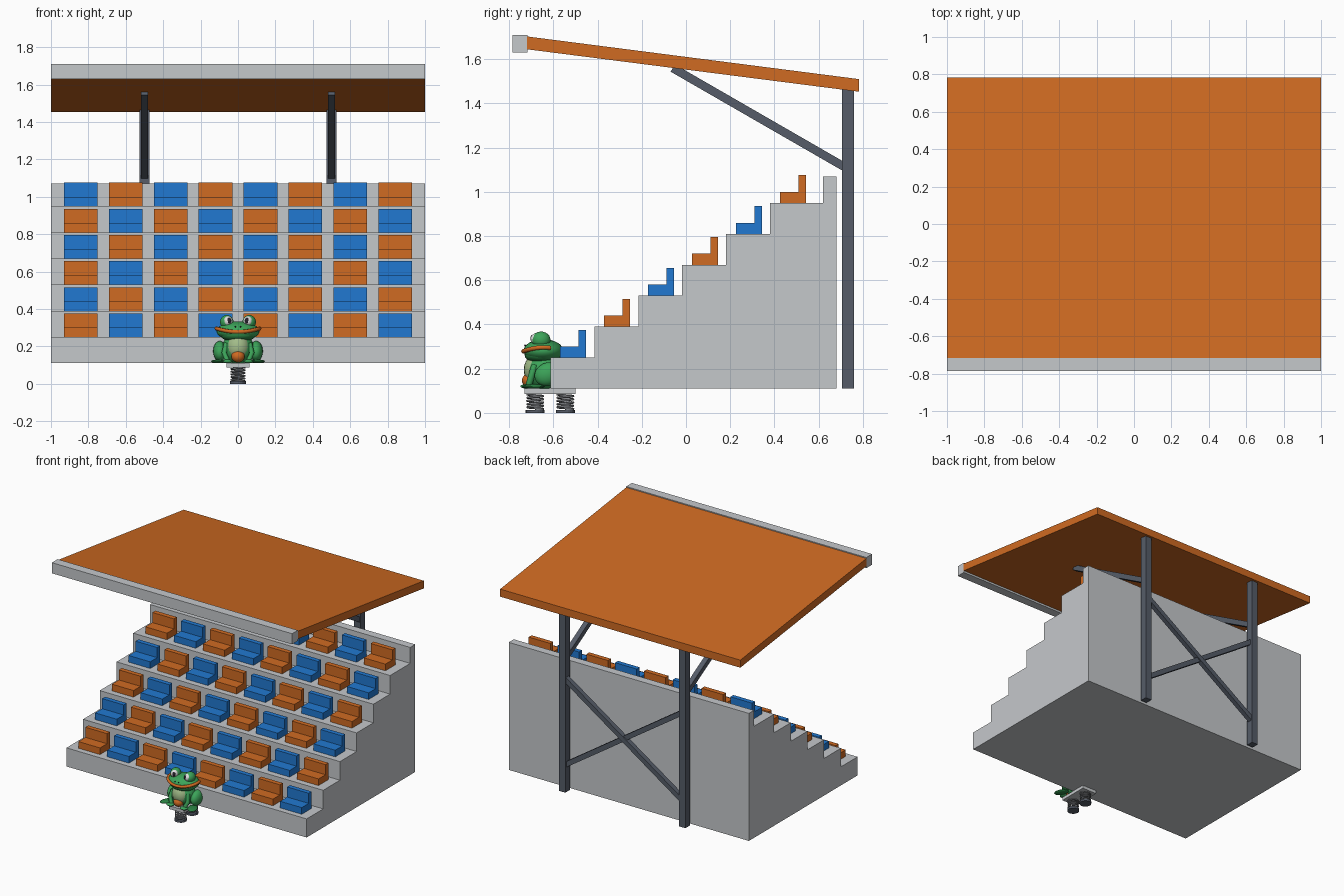
import bpy, bmesh, math
from mathutils import Matrix, Vector

if "Cube" in bpy.data.objects:
    bpy.data.objects.remove(bpy.data.objects["Cube"])


def mat(name, r, g, b):
    m = bpy.data.materials.new(name)
    m.diffuse_color = (r, g, b, 1)
    m.use_nodes = True
    m.node_tree.nodes["Principled BSDF"].inputs["Base Color"].default_value = m.diffuse_color
    return m


GREY = mat("concrete grey", .56, .58, .60)
ORANGE = mat("orange", .63, .145, .016)
BLUE = mat("blue", .015, .19, .64)
STEEL = mat("dark steel", .092, .108, .14)
GREEN = mat("green", .045, .37, .10)
DARKGREEN = mat("dark green", .025, .24, .06)
PALE = mat("pale green", .36, .50, .25)
WHITE = mat("white", .75, .75, .75)
BLACK = mat("black", .02, .015, .025)
METAL = mat("spring metal", .25, .26, .28)


def finish(name, bm, material, smooth=False):
    bmesh.ops.recalc_face_normals(bm, faces=bm.faces)
    me = bpy.data.meshes.new(name)
    bm.to_mesh(me)
    bm.free()
    me.materials.append(material)
    for p in me.polygons:
        p.use_smooth = smooth
    ob = bpy.data.objects.new(name, me)
    bpy.context.collection.objects.link(ob)
    return ob


def add_box(bm, lo, hi):
    lo, hi = Vector(lo), Vector(hi)
    m = Matrix.Translation((lo + hi) / 2) @ Matrix.Diagonal((*(hi - lo), 1))
    bmesh.ops.create_cube(bm, size=1, matrix=m)


def box(name, lo, hi, material):
    bm = bmesh.new()
    add_box(bm, lo, hi)
    return finish(name, bm, material)


def extrude_x(name, profile, x0, x1, material):
    """Extrude a (y, z) outline along x."""
    bm = bmesh.new()
    face = bm.faces.new([bm.verts.new((x0, y, z)) for y, z in profile])
    ext = bmesh.ops.extrude_face_region(bm, geom=[face])
    verts = [v for v in ext["geom"] if isinstance(v, bmesh.types.BMVert)]
    bmesh.ops.translate(bm, verts=verts, vec=(x1 - x0, 0, 0))
    return finish(name, bm, material)


def beam(name, a, b, size, material):
    a, b = Vector(a), Vector(b)
    d = b - a
    rot = d.to_track_quat('Z', 'X').to_matrix().to_4x4()
    m = Matrix.Translation((a + b) / 2) @ rot @ Matrix.Diagonal((size, size, d.length, 1))
    bm = bmesh.new()
    bmesh.ops.create_cube(bm, size=1, matrix=m)
    return finish(name, bm, material)


def ball(name, centre, radii, material, tilt=(0, 0, 0), seg=20):
    m = Matrix.Translation(centre)
    for angle, axis in zip(tilt, 'XYZ'):
        m = m @ Matrix.Rotation(math.radians(angle), 4, axis)
    bm = bmesh.new()
    bmesh.ops.create_uvsphere(bm, u_segments=seg, v_segments=seg // 2 + 2, radius=1,
                              matrix=m @ Matrix.Diagonal((*radii, 1)))
    return finish(name, bm, material, True)


def disc(name, centre, radius, height, material):
    bm = bmesh.new()
    bmesh.ops.create_cone(bm, cap_ends=True, segments=24, radius1=radius, radius2=radius,
                          depth=height, matrix=Matrix.Translation(centre))
    return finish(name, bm, material)


def tube(name, points, radius, material):
    cu = bpy.data.curves.new(name, 'CURVE')
    cu.dimensions = '3D'
    cu.bevel_depth = radius
    cu.bevel_resolution = 1
    cu.use_fill_caps = True
    sp = cu.splines.new('POLY')
    sp.points.add(len(points) - 1)
    for p, co in zip(sp.points, points):
        p.co = (*co, 1)
    cu.materials.append(material)
    ob = bpy.data.objects.new(name, cu)
    bpy.context.collection.objects.link(ob)
    bpy.ops.object.select_all(action='DESELECT')
    ob.select_set(True)
    bpy.context.view_layer.objects.active = ob
    bpy.ops.object.convert(target='MESH')


# Stepped terrace with a rear parapet
ROWS, COLS, RUN, RISE = 6, 8, .199, .14
outline = [(.68, .11), (-.612, .11)]
y = -.612
for r in range(ROWS):
    z = .25 + RISE * r
    outline.append((y, z))
    y = .62 if r == ROWS - 1 else -.415 + RUN * r
    outline.append((y, z))
outline += [(.62, 1.07), (.68, 1.07)]
extrude_x("terrace", outline, -1, 1, GREY)

# Seats in a checkerboard of two colours
for r in range(ROWS):
    for c in range(COLS):
        x, y, z = -.84 + .24 * c, -.57 + RUN * r, .25 + RISE * r
        seat = [(y, z), (y + .118, z), (y + .118, z + .126), (y + .083, z + .126),
                (y + .083, z + .05), (y, z + .05)]
        extrude_x("seat", seat, x - .09, x + .09, BLUE if (r + c) % 2 else ORANGE)

# Sloping canopy and its front fascia
extrude_x("canopy", [(-.72, 1.645), (.782, 1.453), (.782, 1.51), (-.72, 1.703)], -1, 1, ORANGE)
box("fascia", (-1, -.785, 1.63), (1, -.717, 1.71), GREY)

# Posts, roof struts and rear cross bracing
for s in (-1, 1):
    box("post", (s * .5 - .027, .705, .11), (s * .5 + .027, .76, 1.465), STEEL)
    beam("roof_strut", (s * .5, -.06, 1.56), (s * .5, .73, 1.105), .038, STEEL)
    beam("cross_brace", (s * .5, .732 + s * .004, .97), (-s * .5, .732 + s * .004, .30), .036, STEEL)

# Spring rocker base
box("rocker_board", (-.062, -.73, .086), (.062, -.5, .11), GREY)
for y in (-.682, -.546):
    disc("spring_foot", (0, y, .007), .043, .014, STEEL)
    coil = []
    for i in range(81):
        a = i / 80 * 5 * 2 * math.pi
        coil.append((.036 * math.cos(a), y + .036 * math.sin(a), .014 + .073 * i / 80))
    tube("spring", coil, .005, METAL)

# Frog body and head
ball("frog_body", (0, -.645, .19), (.085, .08, .085), GREEN, (-12, 0, 0), 28)
ball("frog_belly", (0, -.672, .195), (.064, .062, .072), PALE)
ball("frog_head", (0, -.645, .281), (.115, .090, .052), GREEN, seg=28)
ball("frog_chin", (0, -.655, .262), (.095, .075, .04), DARKGREEN)

# Wide smiling lip that wraps around the head
lip = []
for i in range(41):
    a = math.radians(-200 + 220 * i / 40)
    x, y = .115 * math.cos(a), -.645 + .09 * math.sin(a)
    lip.append((x, y, .278 + .018 * (x / .115) ** 2))
tube("frog_lip", lip, .011, ORANGE)

# Small ball held between the front feet
ball("orange_ball", (0, -.708, .147), (.036, .034, .033), ORANGE)

for s in (-1, 1):
    # Bulging eyes
    ball("frog_eye_mound", (s * .06, -.655, .33), (.036, .042, .038), GREEN)
    ball("frog_eye", (s * .055, -.673, .334), (.026, .029, .028), WHITE)
    ball("frog_pupil", (s * .048, -.693, .337), (.012, .011, .017), BLACK)
    ball("frog_nostril", (s * .014, -.728, .305), (.004, .004, .004), BLACK, seg=8)
    # Folded hind legs, front legs and flat feet
    ball("frog_thigh", (s * .097, -.625, .175), (.036, .062, .052), GREEN, (25, 0, 0))
    ball("frog_hind_foot", (s * .105, -.69, .12), (.034, .055, .010), DARKGREEN, (0, 0, s * 25))
    tube("frog_front_leg", [(s * .062, -.685, .215), (s * .074, -.70, .165), (s * .056, -.712, .122)],
         .015, GREEN)
    ball("frog_front_foot", (s * .056, -.722, .12), (.028, .027, .010), GREEN)
